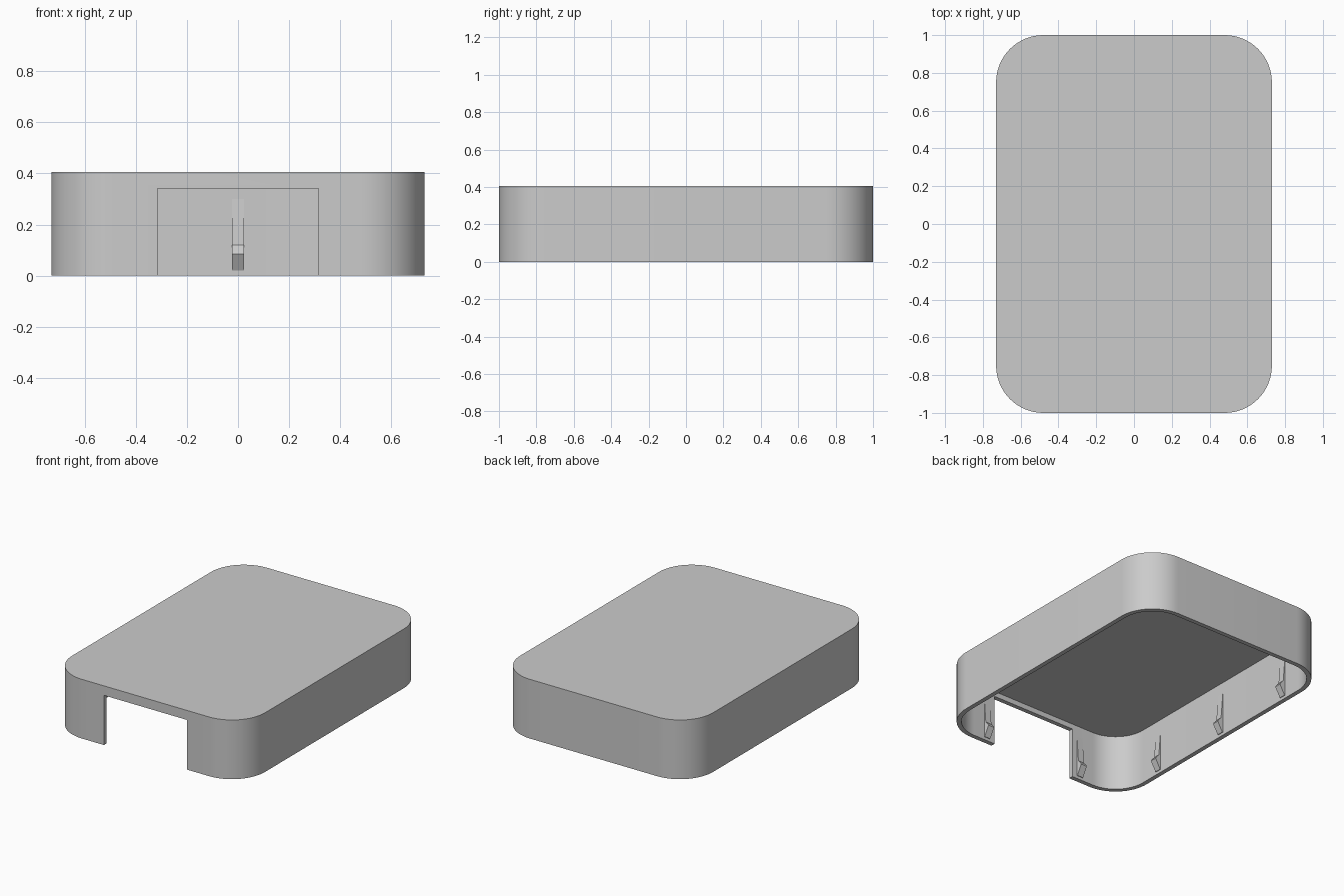
import bpy, bmesh
from math import pi, cos, sin
from mathutils import Matrix

cube = bpy.data.objects.get("Cube")
if cube:
    bpy.data.objects.remove(cube, do_unlink=True)

HALF_X, HALF_Y, HEIGHT = 0.73, 1.0, 0.405
RADIUS, WALL, ROOF = 0.25, 0.03, 0.03

grey = bpy.data.materials.new("grey plastic")
grey.use_nodes = True
colour = (0.6, 0.6, 0.6, 1)
grey.diffuse_color = colour
grey.node_tree.nodes["Principled BSDF"].inputs["Base Color"].default_value = colour


def prism(name, points, offset, matrix=Matrix()):
    """Extrude a closed 3D outline along an offset."""
    bm = bmesh.new()
    face = bm.faces.new([bm.verts.new(p) for p in points])
    top = bmesh.ops.extrude_face_region(bm, geom=[face])["geom"]
    bmesh.ops.translate(bm, vec=offset,
                        verts=[v for v in top if isinstance(v, bmesh.types.BMVert)])
    bmesh.ops.recalc_face_normals(bm, faces=bm.faces)
    bm.transform(matrix)
    mesh = bpy.data.meshes.new(name)
    bm.to_mesh(mesh)
    bm.free()
    mesh.materials.append(grey)
    obj = bpy.data.objects.new(name, mesh)
    bpy.context.collection.objects.link(obj)
    return obj


def rounded_outline(hx, hy, r, z, steps=16):
    points = []
    for corner, (sx, sy) in enumerate([(1, 1), (-1, 1), (-1, -1), (1, -1)]):
        for i in range(steps + 1):
            a = (corner + i / steps) * pi / 2
            points.append((sx * (hx - r) + r * cos(a), sy * (hy - r) + r * sin(a), z))
    return points


def cut(target, cutter):
    mod = target.modifiers.new("cut", "BOOLEAN")
    mod.operation, mod.solver, mod.object = "DIFFERENCE", "EXACT", cutter
    bpy.context.view_layer.objects.active = target
    bpy.ops.object.modifier_apply(modifier=mod.name)
    bpy.data.objects.remove(cutter, do_unlink=True)


# Hollow cover, open underneath
cover = prism("cover", rounded_outline(HALF_X, HALF_Y, RADIUS, 0), (0, 0, HEIGHT))
cut(cover, prism("cavity",
                 rounded_outline(HALF_X - WALL, HALF_Y - WALL, RADIUS - WALL, -0.1),
                 (0, 0, HEIGHT - ROOF + 0.1)))

# Front opening
OPEN_X, OPEN_Z = 0.315, 0.34
cut(cover, prism("opening",
                 [(-OPEN_X, -1.1, -0.1), (OPEN_X, -1.1, -0.1),
                  (OPEN_X, -1.1, OPEN_Z), (-OPEN_X, -1.1, OPEN_Z)], (0, 0.3, 0)))

bpy.ops.object.select_all(action="DESELECT")
cover.select_set(True)
bpy.context.view_layer.objects.active = cover
bpy.ops.object.shade_smooth_by_angle(angle=pi / 6)

# Snap hooks: a tapered rib with a barb, pointing inward along local +x
CLIP_WIDTH = 0.045
barb = [(-0.01, 0.02), (0.004, 0.02), (0.04, 0.085), (0.036, 0.095),
        (0.014, 0.12), (0, 0.3), (-0.01, 0.3)]


def clip(name, x, y, angle):
    prism(name, [(d, -CLIP_WIDTH / 2, z) for d, z in barb], (0, CLIP_WIDTH, 0),
          Matrix.Translation((x, y, 0)) @ Matrix.Rotation(angle, 4, "Z"))


inner_x, inner_y = HALF_X - WALL, HALF_Y - WALL
for place, y in (("front", -0.6), ("middle", 0), ("back", 0.6)):
    clip(f"left_{place}_clip", inner_x, y, pi)
    clip(f"right_{place}_clip", -inner_x, y, 0)
for side, x in (("left", 0.375), ("right", -0.375)):
    clip(f"front_{side}_clip", x, -inner_y, pi / 2)
clip("back_clip", 0, inner_y, -pi / 2)
